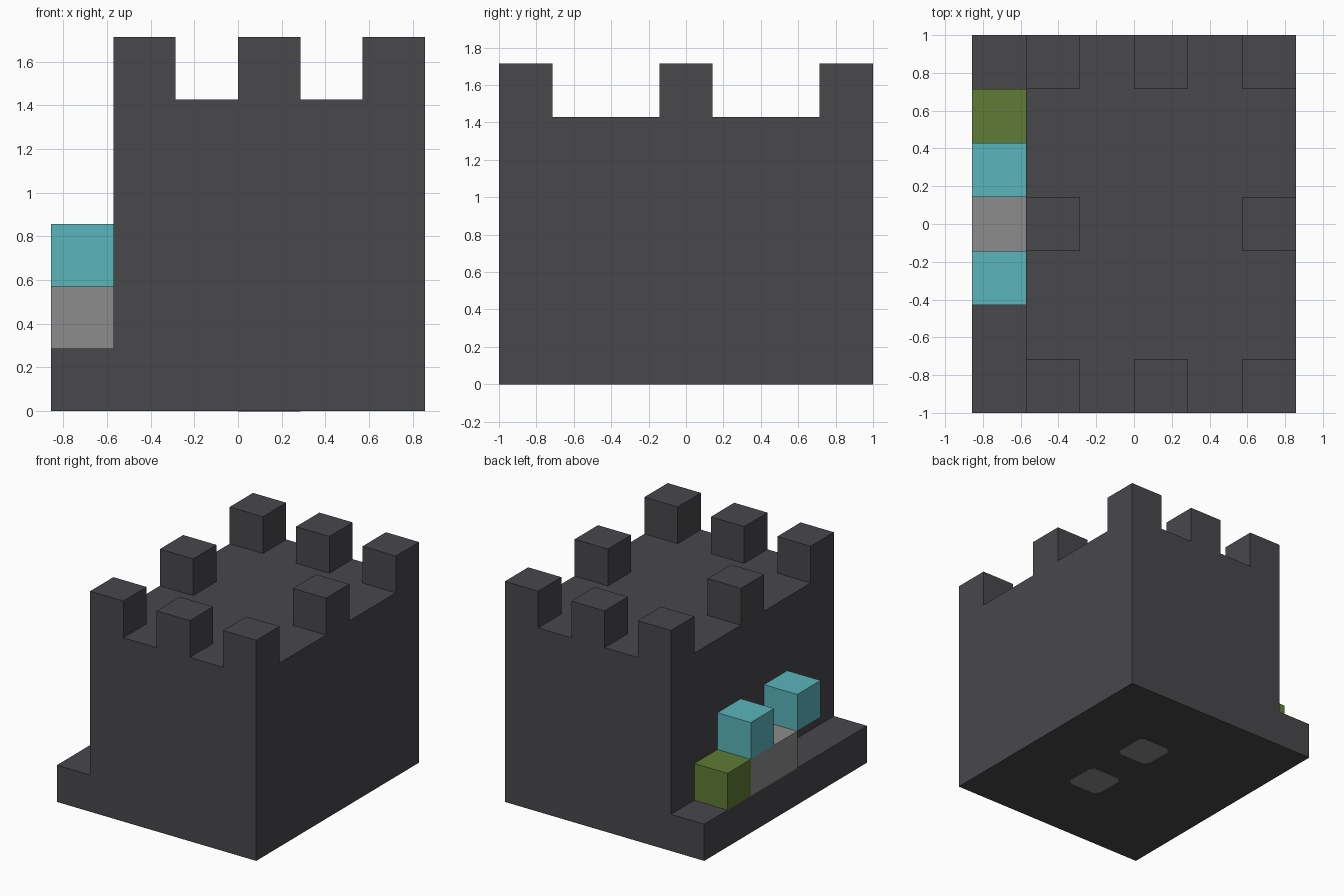
import bpy, bmesh
from mathutils import Vector

U = 2 / 7  # edge of one block

old = bpy.data.objects.get("Cube")
if old:
    bpy.data.objects.remove(old, do_unlink=True)


def material(name, rgb):
    """Flat material from 0-255 display values, stored as linear."""
    lin = [((c / 255 + 0.055) / 1.055) ** 2.4 for c in rgb] + [1]
    m = bpy.data.materials.new(name)
    m.use_nodes = True
    m.diffuse_color = lin
    m.node_tree.nodes["Principled BSDF"].inputs["Base Color"].default_value = lin
    return m


charcoal = material("charcoal stone", (72, 71, 75))
grey = material("grey stone", (140, 140, 140))
cyan = material("cyan", (91, 181, 187))
green = material("moss green", (95, 123, 54))


def finish(name, bm, mat):
    bmesh.ops.recalc_face_normals(bm, faces=bm.faces)
    mesh = bpy.data.meshes.new(name)
    bm.to_mesh(mesh)
    bm.free()
    mesh.materials.append(mat)
    ob = bpy.data.objects.new(name, mesh)
    bpy.context.collection.objects.link(ob)
    return ob


def raise_faces(bm, faces, height, keep=False):
    """Extrude a region straight up and return its new top faces."""
    out = bmesh.ops.extrude_face_region(bm, geom=faces)["geom"]
    verts = [g for g in out if isinstance(g, bmesh.types.BMVert)]
    bmesh.ops.translate(bm, verts=verts, vec=(0, 0, height))
    rest = [f for f in faces if f.is_valid]
    if rest and not keep:
        bmesh.ops.delete(bm, geom=rest, context="FACES")
    return [g for g in out if isinstance(g, bmesh.types.BMFace)]


# Fortress: stepped base, keep and battlements raised from one floor plan
bm = bmesh.new()
corners = [[bm.verts.new(((i - 3) * U, (j - 3.5) * U, 0)) for j in range(8)]
           for i in range(7)]
for i in range(6):
    for j in range(7):
        bm.faces.new((corners[i][j], corners[i + 1][j],
                      corners[i + 1][j + 1], corners[i][j + 1]))


def cell(f):
    c = f.calc_center_median()
    return round(c.x / U + 2.5), round(c.y / U + 3)


base_top = raise_faces(bm, list(bm.faces), U, keep=True)
keep_top = raise_faces(bm, [f for f in base_top if cell(f)[0] > 0], 4 * U)
merlons = [(i, j) for i in (1, 3, 5) for j in (0, 3, 6) if (i, j) != (3, 3)]
raise_faces(bm, [f for f in keep_top if cell(f) in merlons], U)
bmesh.ops.dissolve_limit(bm, angle_limit=0.01, verts=bm.verts, edges=bm.edges)
finish("fortress", bm, charcoal)


# Loose blocks stacked along the ledge
def block(name, j, k, mat):
    bm = bmesh.new()
    bmesh.ops.create_cube(bm, size=U)
    bmesh.ops.translate(bm, verts=bm.verts,
                        vec=Vector((-2.5, j - 3, k + 0.5)) * U)
    finish(name, bm, mat)


block("green_block", 5, 1, green)
block("back_grey_block", 4, 1, grey)
block("middle_grey_block", 3, 1, grey)
block("back_cyan_block", 4, 2, cyan)
block("front_cyan_block", 2, 2, cyan)

# Clipped-corner foot plates set into the underside
h, c = U / 2, 0.036
for name, y in (("front_foot_plate", -U), ("back_foot_plate", U)):
    bm = bmesh.new()
    ring = [(h, h - c), (h - c, h), (c - h, h), (-h, h - c),
            (-h, c - h), (c - h, -h), (h - c, -h), (h, c - h)]
    face = bm.faces.new([bm.verts.new((U / 2 + px, y + py, -0.002))
                         for px, py in ring])
    raise_faces(bm, [face], 0.004, keep=True)
    finish(name, bm, grey)
